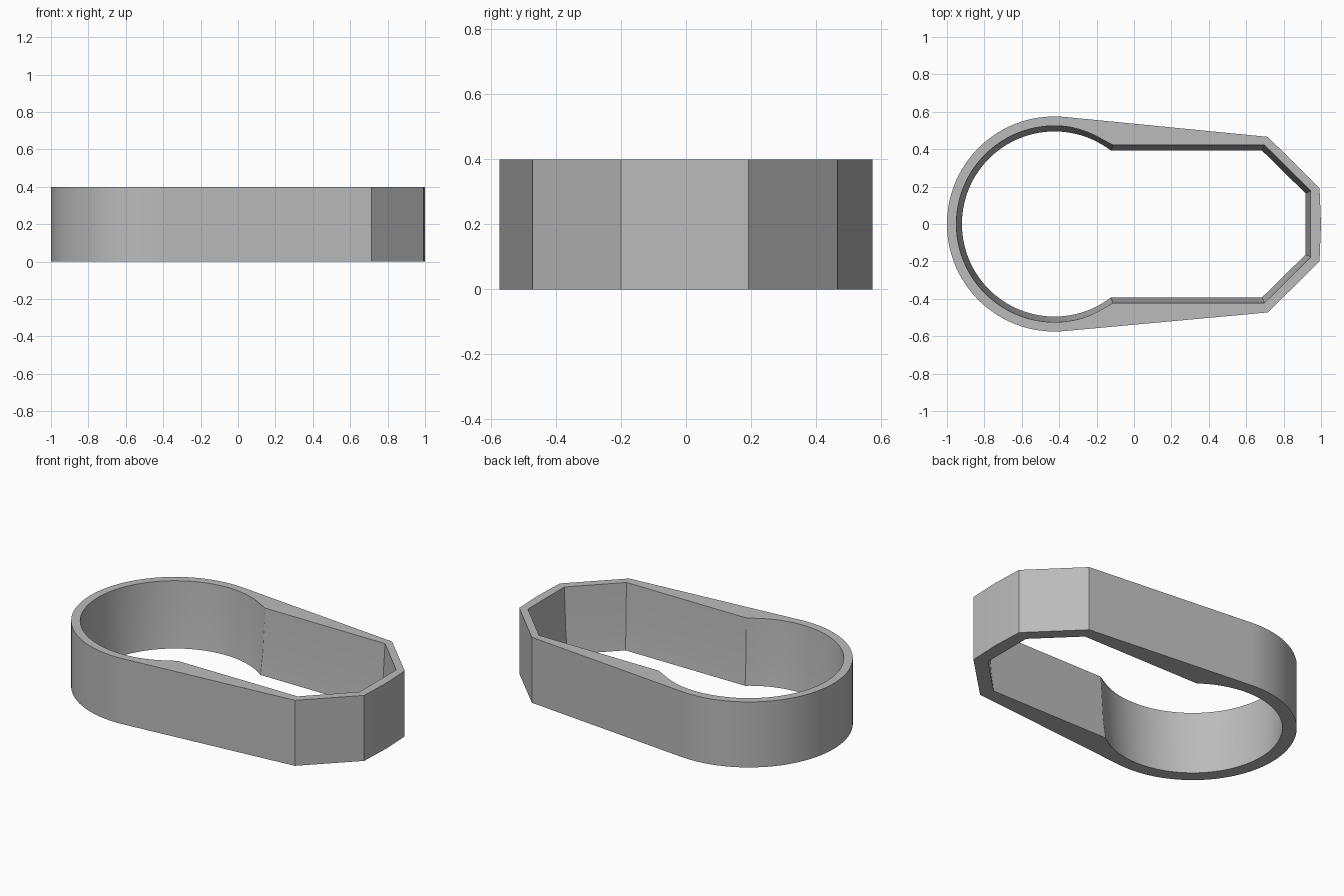
import bpy, bmesh
from math import sin, cos, atan2, acos, asin, hypot, pi, radians

cube = bpy.data.objects.get("Cube")
if cube:
    bpy.data.objects.remove(cube, do_unlink=True)

HEIGHT = 0.4
CENTRE = -0.425      # x of the round end
SEGMENTS = 72

gray = bpy.data.materials.new("plain gray")
gray.use_nodes = True
color = (0.5, 0.5, 0.5, 1)
gray.diffuse_color = color
gray.node_tree.nodes["Principled BSDF"].inputs["Base Color"].default_value = color


def arc(radius, start, end):
    """Points on the round end, counter-clockwise from start to end."""
    step = (end - start) / SEGMENTS
    return [(CENTRE + radius * cos(start + i * step), radius * sin(start + i * step))
            for i in range(SEGMENTS + 1)]


def outer_outline():
    """Round end, tangent sides and chamfered nose."""
    r = 0.575

    def tangent(x, y):
        return atan2(y, x - CENTRE) + acos(r / hypot(x - CENTRE, y))
    back, front = (0.715, 0.466), (0.715, -0.473)
    nose = [front, (0.992, -0.2), (1.0, 0), (0.992, 0.192), back]
    return arc(r, tangent(*back), 2 * pi - tangent(front[0], -front[1])) + nose


def inner_outline(t):
    """Opening outline; t runs from 0 at the top rim to 1 at the base."""
    r = 0.525 - 0.03 * t
    side = 0.422 - 0.029 * t
    join = asin(side / r)
    shoulder = 0.698 - 0.014 * t
    tip, half = 0.945 - 0.028 * t, 0.176 - 0.012 * t
    nose = [(shoulder, -side), (tip, -half), (tip, 0), (tip, half), (shoulder, side)]
    return arc(r, join, 2 * pi - join) + nose


# Ring wall: loops run up the outside, over the rim and down the tapered inside
bm = bmesh.new()
sections = [(outer_outline(), 0), (outer_outline(), HEIGHT),
            (inner_outline(0), HEIGHT), (inner_outline(0.5), 0.13), (inner_outline(1), 0)]
loops = [[bm.verts.new((x, y, z)) for x, y in pts] for pts, z in sections]
count = len(loops[0])
for k, a in enumerate(loops):
    b = loops[(k + 1) % len(loops)]
    for i in range(count):
        j = (i + 1) % count
        bm.faces.new((a[i], a[j], b[j], b[i]))
bmesh.ops.recalc_face_normals(bm, faces=bm.faces)

mesh = bpy.data.meshes.new("ring_wall")
bm.to_mesh(mesh)
bm.free()
mesh.materials.append(gray)
ring = bpy.data.objects.new("ring_wall", mesh)
bpy.context.collection.objects.link(ring)

# Smooth curves, crisp corners
bpy.ops.object.select_all(action="DESELECT")
ring.select_set(True)
bpy.context.view_layer.objects.active = ring
bpy.ops.object.shade_smooth_by_angle(angle=radians(30))
